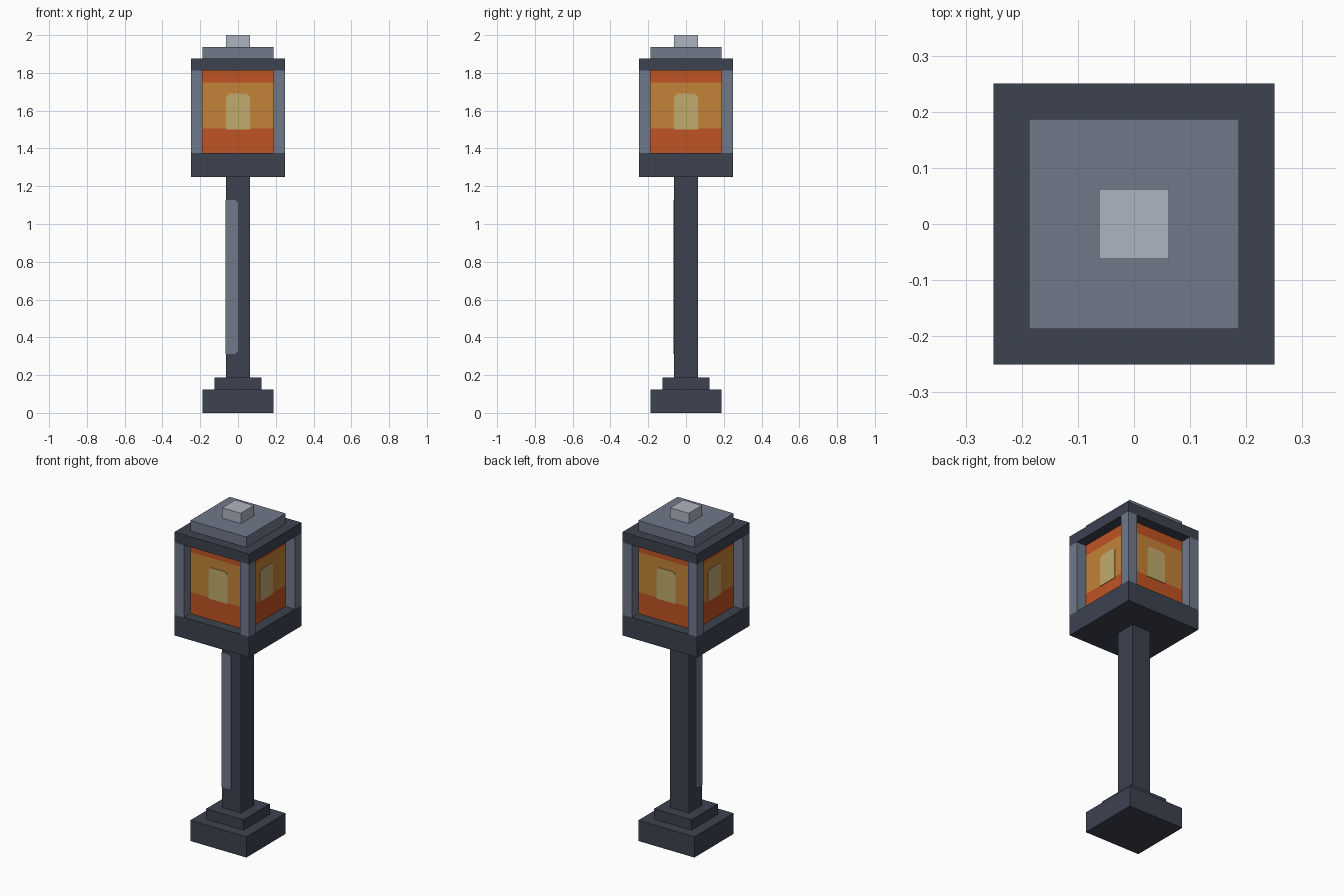
import bpy, bmesh, math
from mathutils import Matrix, Vector

cube = bpy.data.objects.get("Cube")
if cube:
    bpy.data.objects.remove(cube, do_unlink=True)


def material(name, rgb):
    """Flat material from an sRGB colour given as 0-255."""
    lin = [((c / 255 + 0.055) / 1.055) ** 2.4 if c > 10 else c / 255 / 12.92 for c in rgb]
    m = bpy.data.materials.new(name)
    m.use_nodes = True
    m.diffuse_color = (*lin, 1)
    bsdf = m.node_tree.nodes["Principled BSDF"]
    bsdf.inputs["Base Color"].default_value = (*lin, 1)
    bsdf.inputs["Roughness"].default_value = 0.9
    return m


IRON = material("dark iron", (60, 66, 80))
SLATE = material("slate metal", (112, 120, 138))
PALE = material("pale metal", (174, 181, 192))
EMBER = material("ember orange", (192, 83, 35))
AMBER = material("amber glass", (195, 130, 55))
FLAME = material("pale flame", (192, 170, 108))


def add_object(name, bm, mats):
    bmesh.ops.recalc_face_normals(bm, faces=bm.faces)
    me = bpy.data.meshes.new(name)
    bm.to_mesh(me)
    bm.free()
    for m in mats:
        me.materials.append(m)
    ob = bpy.data.objects.new(name, me)
    bpy.context.collection.objects.link(ob)
    return ob


def block_mesh(width, z0, z1, x=0, y=0):
    bm = bmesh.new()
    place = Matrix.Translation((x, y, (z0 + z1) / 2)) @ Matrix.Diagonal((width, width, z1 - z0, 1))
    bmesh.ops.create_cube(bm, size=1, matrix=place)
    return bm


def block(name, width, z0, z1, mat, x=0, y=0):
    return add_object(name, block_mesh(width, z0, z1, x, y), [mat])


def plate(name, outline, offset, angle, mat, thick=0.003):
    """Thin plate with an (x, z) outline on the front face, turned about z."""
    bm = bmesh.new()
    face = bm.faces.new([bm.verts.new((x, -offset, z)) for x, z in outline])
    out = bmesh.ops.extrude_face_region(bm, geom=[face])["geom"]
    bmesh.ops.translate(bm, vec=(0, -thick, 0),
                        verts=[v for v in out if isinstance(v, bmesh.types.BMVert)])
    bmesh.ops.rotate(bm, verts=bm.verts, cent=(0, 0, 0), matrix=Matrix.Rotation(angle, 3, 'Z'))
    return add_object(name, bm, [mat])


U = 1 / 16

# Stacked square blocks from the foot to the finial
for name, width, z0, z1, mat in [
    ("base", 6, 0, 2, IRON),
    ("base_step", 4, 2, 3, IRON),
    ("pole", 2, 3, 20, IRON),
    ("lantern_tray", 8, 20, 22, IRON),
    ("lantern_roof", 8, 29, 30, IRON),
    ("roof_cap", 6, 30, 31, SLATE),
    ("finial", 2, 31, 32, PALE),
]:
    block(name, width * U, z0 * U, z1 * U, mat)

# Four corner posts of the lantern
for i, (sx, sy) in enumerate([(-1, -1), (1, -1), (1, 1), (-1, 1)]):
    block(f"corner_post_{i + 1}", U, 22 * U, 29 * U, SLATE, sx * 3.5 * U, sy * 3.5 * U)

# Recessed glass, cut into bands: orange below and above, amber between
LOW, HIGH = 1.505, 1.748
bm = block_mesh(6 * U, 22 * U, 29 * U)
for z in (LOW, HIGH):
    bmesh.ops.bisect_plane(bm, geom=bm.verts[:] + bm.edges[:] + bm.faces[:],
                           plane_co=Vector((0, 0, z)), plane_no=Vector((0, 0, 1)))
for f in bm.faces:
    f.material_index = 1 if LOW < f.calc_center_median().z < HIGH else 0
add_object("lantern_glass", bm, [EMBER, AMBER])

# Flame shape on each pane
c = 0.015
flame = [(-U, 1.5), (U, 1.5), (U, 1.69 - c), (U - c, 1.69), (c - U, 1.69), (-U, 1.69 - c)]
for i in range(4):
    plate(f"flame_{i + 1}", flame, 3 * U, i * math.pi / 2, FLAME)

# Light strip wrapping one front edge of the pole
strip = [(-U, 0.312), (-c, 0.312), (0, 0.312 + c), (0, 1.128 - c), (-c, 1.128), (-U, 1.128)]
plate("pole_strip_front", strip, U, 0, SLATE)
plate("pole_strip_side", [(-x, z) for x, z in strip], U, -math.pi / 2, SLATE)
